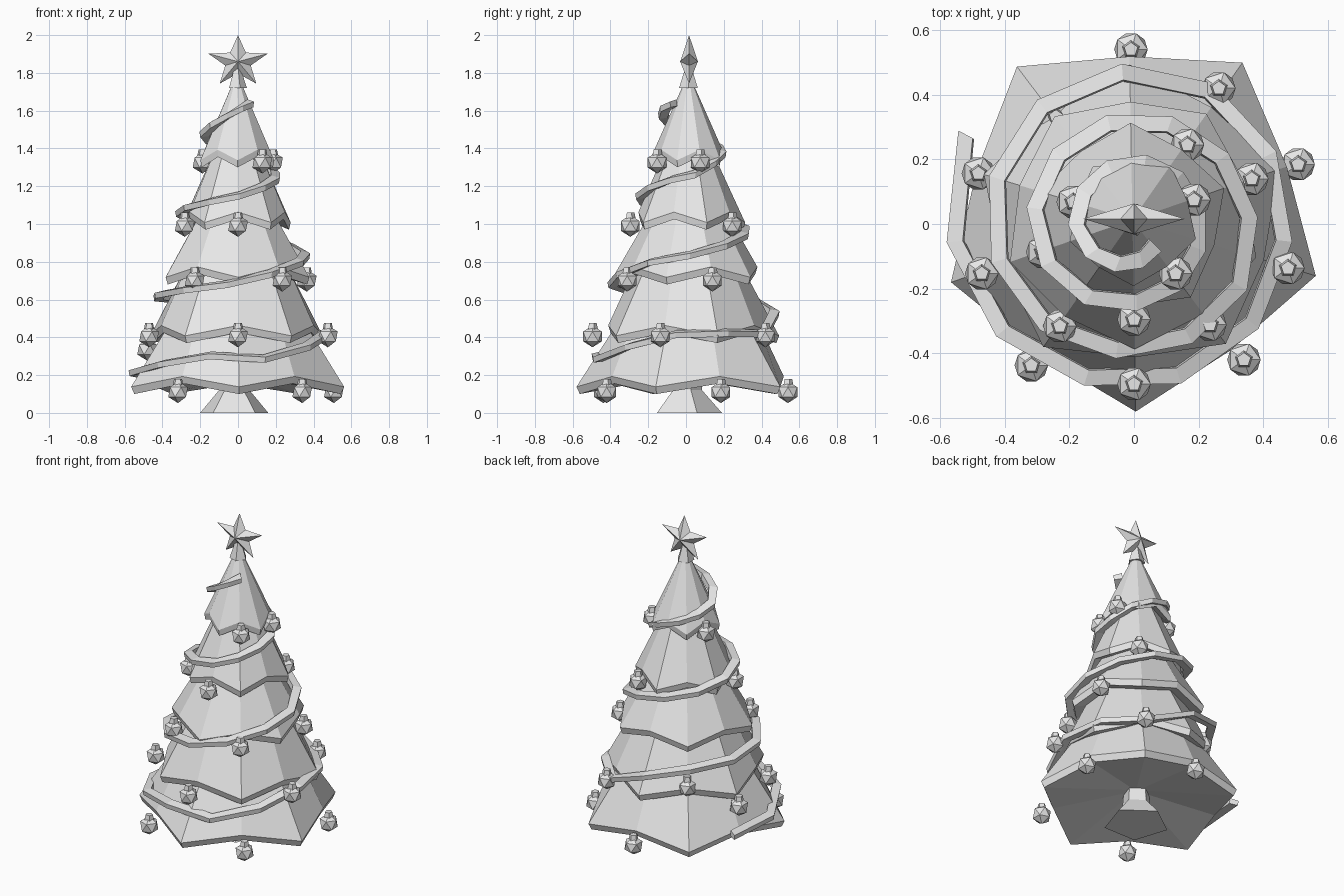
import bpy
import bmesh
from math import sin, cos, radians, pi
from mathutils import Vector, Matrix

cube = bpy.data.objects.get("Cube")
if cube:
    bpy.data.objects.remove(cube, do_unlink=True)

GREY = (0.8, 0.8, 0.8, 1.0)
grey = bpy.data.materials.new("plain_grey")
grey.use_nodes = True
grey.diffuse_color = GREY
grey.node_tree.nodes["Principled BSDF"].inputs["Base Color"].default_value = GREY


def polar(angle, radius, z):
    a = radians(angle)
    return Vector((radius * cos(a), radius * sin(a), z))


def finish(bm, name):
    """Turn a bmesh into a flat-shaded object with the shared material."""
    bmesh.ops.recalc_face_normals(bm, faces=bm.faces)
    mesh = bpy.data.meshes.new(name)
    bm.to_mesh(mesh)
    bm.free()
    mesh.materials.append(grey)
    obj = bpy.data.objects.new(name, mesh)
    bpy.context.collection.objects.link(obj)
    return obj


def loft(rings, name):
    """Join rings of equal point count and cap both ends."""
    bm = bmesh.new()
    loops = [[bm.verts.new(p) for p in ring] for ring in rings]
    n = len(rings[0])
    for low, high in zip(loops, loops[1:]):
        for i in range(n):
            j = (i + 1) % n
            bm.faces.new((low[i], low[j], high[j], high[i]))
    for loop in (loops[0], loops[-1]):
        bm.faces.new(loop)
    return finish(bm, name)


AXIS = Vector((-0.005, 0.013, 0))


def zigzag(corner_r, mid_r, corner_z, mid_z, turn):
    """Ten-point ring whose five corners stick out and droop."""
    return [AXIS + polar(turn + 36 * i, mid_r if i % 2 else corner_r,
                         mid_z if i % 2 else corner_z) for i in range(10)]


def bauble(name, place):
    """Faceted ball with a small five-sided cap."""
    bm = bmesh.new()
    bmesh.ops.create_icosphere(bm, subdivisions=1, radius=0.058)
    bmesh.ops.create_cone(bm, cap_ends=True, segments=5, radius1=0.03,
                          radius2=0.022, depth=0.04,
                          matrix=Matrix.Translation((0, 0, 0.05)))
    obj = finish(bm, name)
    obj.location = place


# Trunk: a flared pentagon
trunk = [[polar(90 + 72 * i, r, z) + Vector((-0.02, 0, 0)) for i in range(5)]
         for r, z in ((0.19, 0), (0.085, 0.12), (0.07, 0.3))]
loft(trunk, "trunk")

# Branch tiers: corner radius, middle radius, rim height, top radius, top height
tiers = [
    (0.593, 0.505, 0.10, 0.36, 0.50),
    (0.48, 0.425, 0.37, 0.27, 0.80),
    (0.40, 0.365, 0.68, 0.19, 1.08),
    (0.30, 0.265, 0.97, 0.11, 1.42),
    (0.205, 0.18, 1.30, 0.022, 1.75),
]
RIM = 0.038
for k, (corner, mid, z, top_r, top_z) in enumerate(tiers):
    turn = -89 + 36 * (k % 2)
    lift = z + 0.055
    rings = [
        zigzag(0.06, 0.06, z + 0.1, z + 0.1, turn),
        zigzag(corner * 0.97, mid * 0.97, z, lift, turn),
        zigzag(corner, mid, z + RIM, lift + RIM, turn),
        zigzag(top_r, top_r, top_z, top_z, turn),
    ]
    loft(rings, "branch_tier_%d" % (k + 1))

# Baubles hang from the raised middles of the rims: radius, height, angles
bauble_rows = [
    (0.54, 0.11, (20, 91, 234, 309)),
    (0.506, 0.335, (162,)),
    (0.495, 0.405, (58, 198, 270, 344)),
    (0.41, 0.46, (126,)),
    (0.39, 0.70, (21, 234, 307)),
    (0.295, 0.99, (56, 197, 270)),
    (0.20, 1.325, (22, 160, 310)),
]
for row, (r, z, angles) in enumerate(bauble_rows):
    for angle in angles:
        bauble("bauble_%d_%d" % (row + 1, angle), polar(angle, r, z))

# Garland: a square strand rising around the tree (angle, radius, height)
knots = [
    (152, 0.60, 0.21), (198, 0.555, 0.22), (245, 0.51, 0.31), (285, 0.50, 0.285),
    (360, 0.475, 0.43), (425, 0.485, 0.42), (470, 0.48, 0.59), (560, 0.44, 0.63),
    (630, 0.40, 0.69), (690, 0.39, 0.80), (735, 0.36, 0.85), (780, 0.34, 0.93),
    (900, 0.32, 1.07), (990, 0.255, 1.15), (1050, 0.225, 1.23), (1100, 0.21, 1.27),
    (1140, 0.205, 1.355), (1260, 0.19, 1.48), (1350, 0.13, 1.61), (1395, 0.105, 1.64),
]


def on_garland(angle):
    for a, b in zip(knots, knots[1:]):
        if angle <= b[0]:
            t = (angle - a[0]) / (b[0] - a[0])
            return a[1] + (b[1] - a[1]) * t, a[2] + (b[2] - a[2]) * t
    return knots[-1][1:]


STEPS = 37
strand = []
for i in range(STEPS + 1):
    angle = knots[0][0] + (knots[-1][0] - knots[0][0]) * i / STEPS
    r, z = on_garland(angle)
    strand.append([polar(angle, r + dr, z + dz) for dr, dz in
                   ((-0.04, -0.015), (0.01, -0.022), (0.015, 0.008), (-0.035, 0.02))])
loft(strand, "garland")

# Star holder: a small cone on the tip
holder = [[AXIS + polar(72 * i, r, z) for i in range(5)]
          for r, z in ((0.052, 1.72), (0.02, 1.82))]
loft(holder, "star_holder")

# Star: ten outline points joined to a raised front and back centre
bm = bmesh.new()
outline = []
for i in range(10):
    r = 0.43 if i % 2 else 1
    a = pi / 2 + i * pi / 5
    outline.append(bm.verts.new((0.165 * r * cos(a), 0.016, 1.858 + 0.142 * r * sin(a))))
for side in (-1, 1):
    hub = bm.verts.new((0, 0.016 + side * 0.047, 1.86))
    for i in range(10):
        bm.faces.new((outline[i], outline[(i + 1) % 10], hub))
finish(bm, "star")
